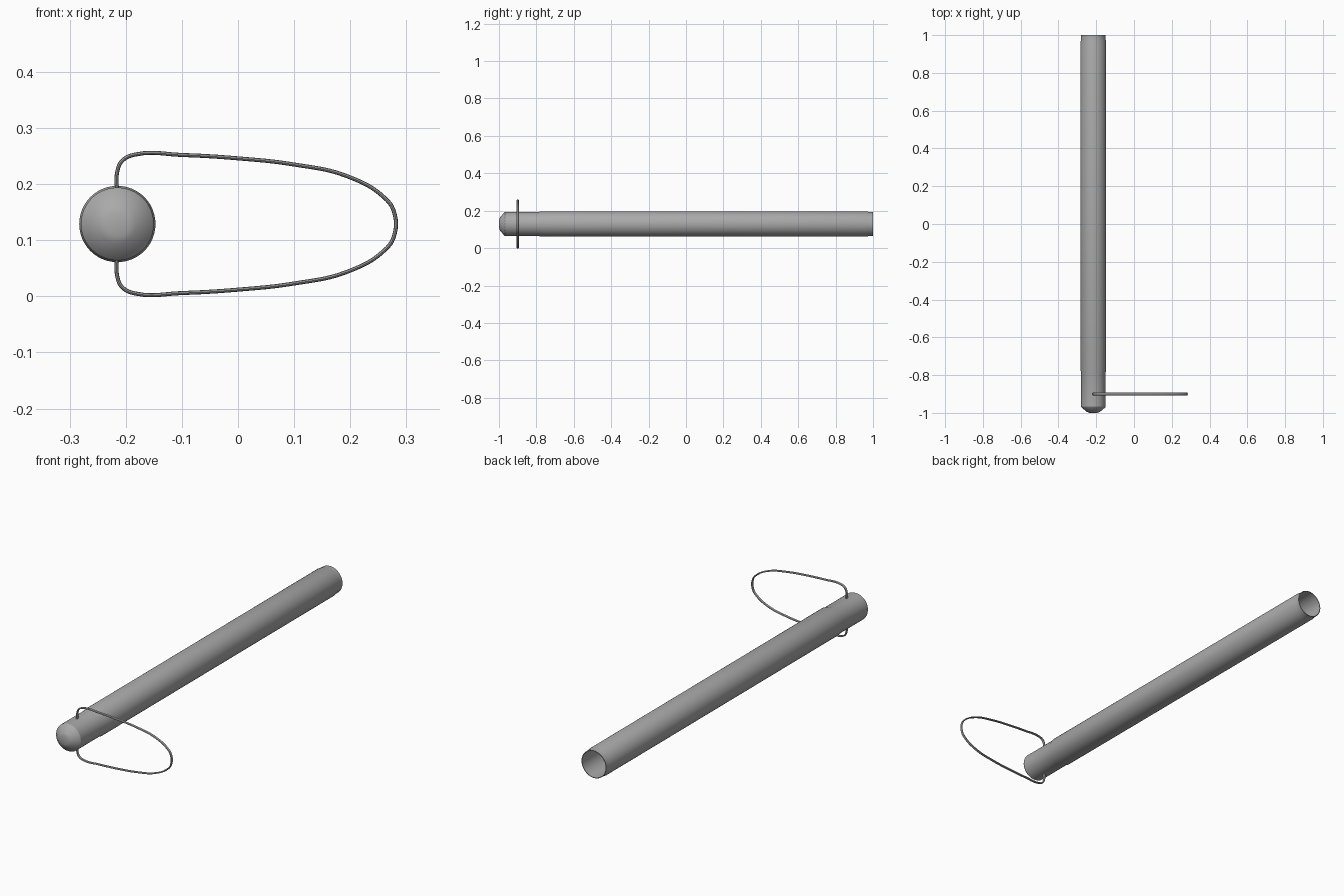
import bpy, bmesh, math

cube = bpy.data.objects.get("Cube")
if cube:
    bpy.data.objects.remove(cube, do_unlink=True)

AXIS_X, AXIS_Z = -0.215, 0.129
WIRE_Y = -0.90

metal = bpy.data.materials.new("grey metal")
metal.use_nodes = True
colour = (0.4, 0.4, 0.4, 1)
metal.diffuse_color = colour
metal.node_tree.nodes["Principled BSDF"].inputs["Base Color"].default_value = colour


def select_only(obj):
    bpy.ops.object.select_all(action="DESELECT")
    obj.select_set(True)
    bpy.context.view_layer.objects.active = obj


def lathe(name, profile, sides=48):
    """Spin (radius, y) points around the tube axis."""
    bm = bmesh.new()
    verts = [bm.verts.new((r, y, 0)) for r, y in profile]
    edges = [bm.edges.new(pair) for pair in zip(verts, verts[1:])]
    bmesh.ops.spin(bm, geom=verts + edges, cent=(0, 0, 0), axis=(0, 1, 0),
                   angle=math.tau, steps=sides, use_duplicate=False)
    bmesh.ops.remove_doubles(bm, verts=bm.verts[:], dist=0.00005)
    bmesh.ops.recalc_face_normals(bm, faces=bm.faces[:])
    mesh = bpy.data.meshes.new(name)
    bm.to_mesh(mesh)
    bm.free()
    obj = bpy.data.objects.new(name, mesh)
    bpy.context.collection.objects.link(obj)
    obj.location = (AXIS_X, 0, AXIS_Z)
    mesh.materials.append(metal)
    select_only(obj)
    bpy.ops.object.shade_smooth_by_angle(angle=math.radians(30))
    return obj


# Hollow pin: blunt conical nose, slim front collar, open back end
lathe("pin_tube", [
    (0, -1.0), (0.021, -1.0), (0.034, -0.995), (0.062, -0.972), (0.065, -0.967),
    (0.065, -0.785), (0.068, -0.775), (0.068, 0.965), (0.065, 0.975),
    (0.065, 1.0), (0.062, 1.0), (0.062, -0.96), (0, -0.96),
])

# Retaining wire loop: upper half of the path as (x, height above axis)
half = [(-0.215, 0.05), (-0.215, 0.094), (-0.206, 0.113), (-0.182, 0.124),
        (-0.1, 0.123), (0, 0.117), (0.1, 0.106), (0.195, 0.085),
        (0.262, 0.046), (0.278, 0.022)]
path = half + [(x, -z) for x, z in reversed(half)]

curve = bpy.data.curves.new("wire_loop", "CURVE")
curve.dimensions = "3D"
curve.bevel_depth = 0.0036
curve.bevel_resolution = 2
curve.resolution_u = 6
curve.use_fill_caps = True
spline = curve.splines.new("BEZIER")
spline.bezier_points.add(len(path) - 1)
for point, (x, z) in zip(spline.bezier_points, path):
    point.co = (x, 0, z)
    point.handle_left_type = point.handle_right_type = "AUTO"
wire = bpy.data.objects.new("wire_loop", curve)
bpy.context.collection.objects.link(wire)
wire.location = (0, WIRE_Y, AXIS_Z)
wire.scale.y = 1.9  # oval wire section
curve.materials.append(metal)
select_only(wire)
bpy.ops.object.convert(target="MESH")
bpy.ops.object.shade_smooth_by_angle(angle=math.radians(40))
